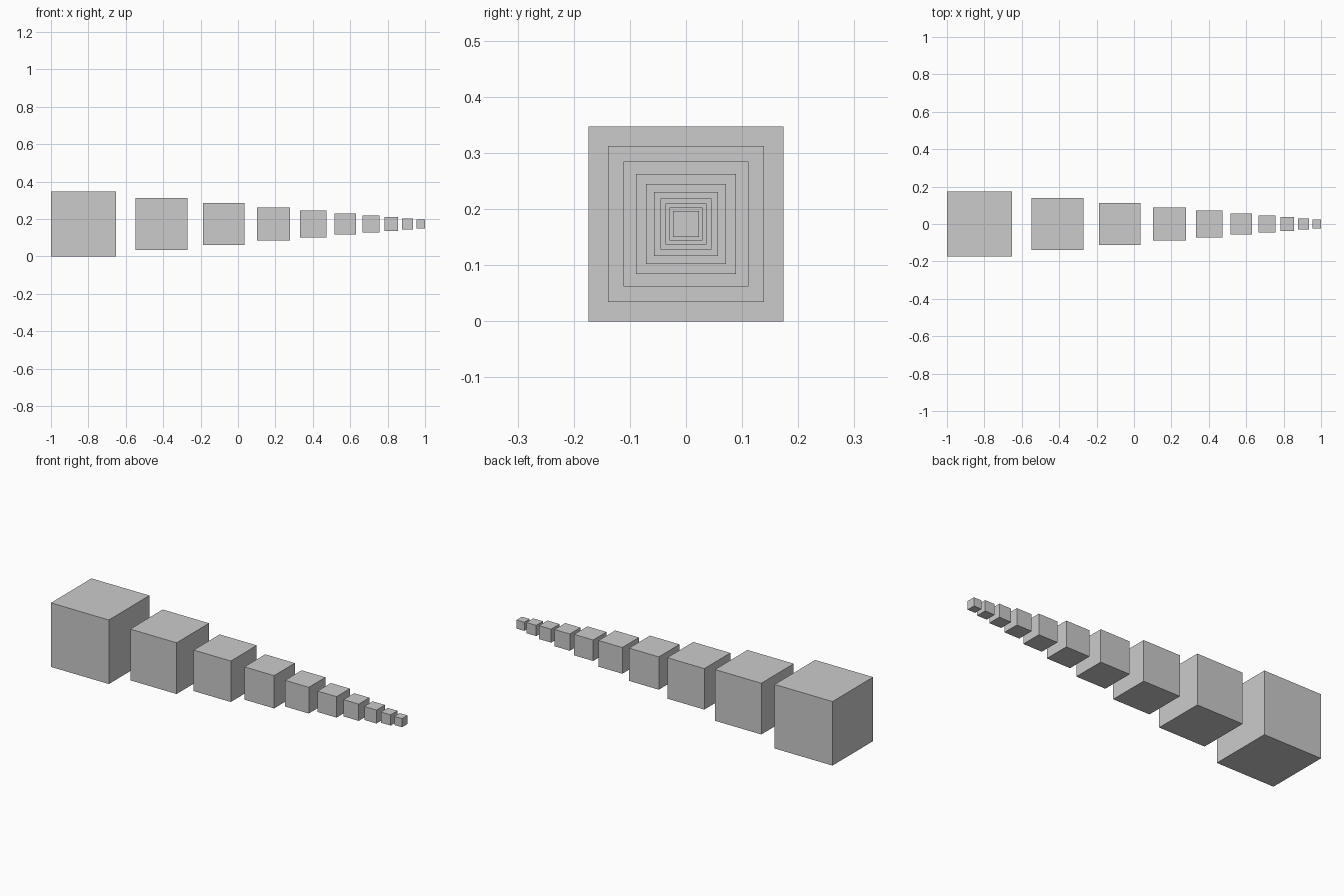
import bpy

if "Cube" in bpy.data.objects:
    bpy.data.objects.remove(bpy.data.objects["Cube"])

# Row of ten cubes: each is 0.8 times the size of the previous one,
# and the spacing between centres shrinks by the same factor
COUNT = 10
RATIO = 0.8
FIRST = 0.3471
STEP = 1.2  # centre spacing relative to the larger cube

size = FIRST
x = -1 + FIRST / 2
for i in range(COUNT):
    bpy.ops.mesh.primitive_cube_add(size=size, location=(x, 0, FIRST / 2))
    bpy.context.object.name = f"cube_{i + 1}"
    x += STEP * size
    size *= RATIO
